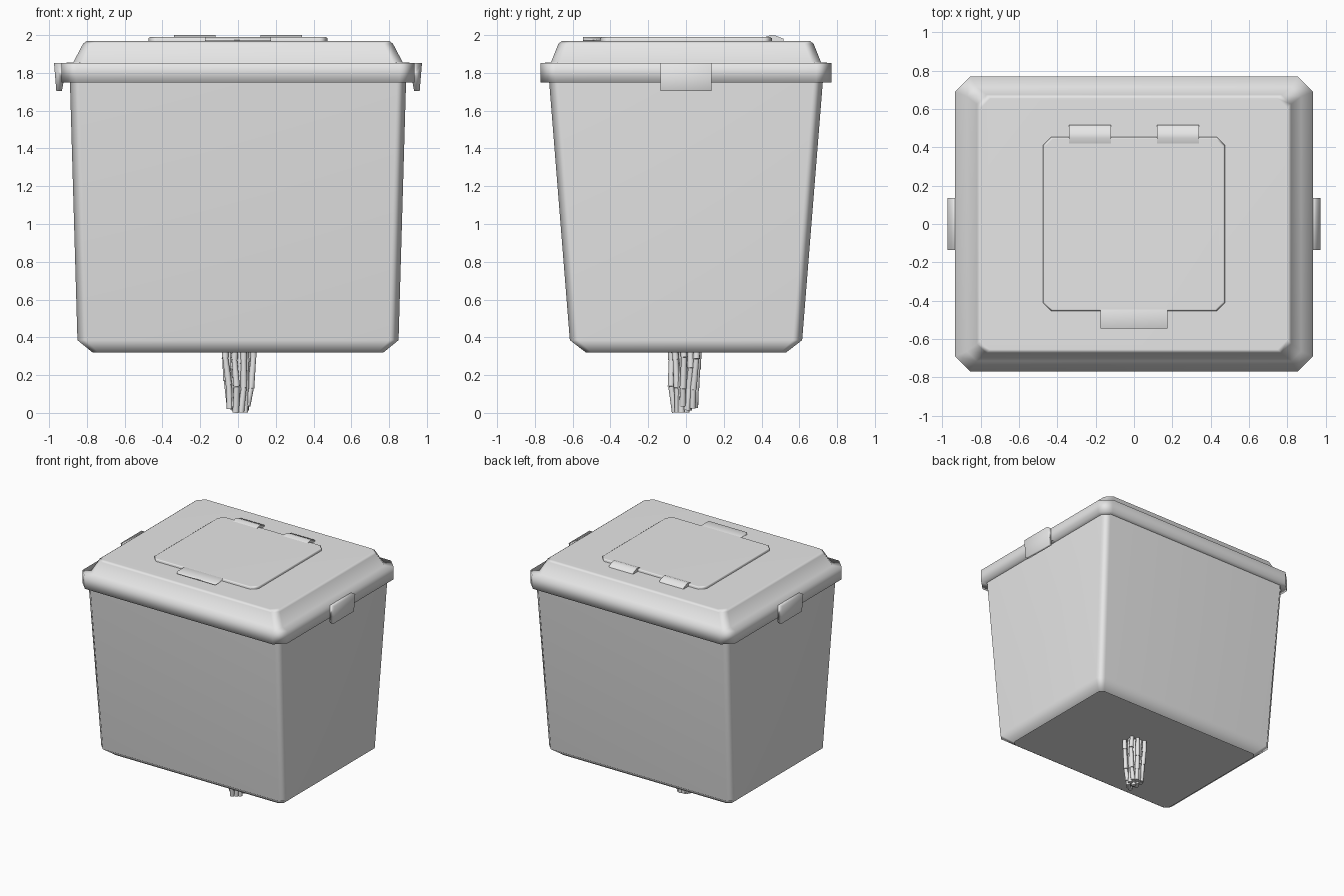
import bpy, bmesh, math, random
from mathutils import Vector

if "Cube" in bpy.data.objects:
    bpy.data.objects.remove(bpy.data.objects["Cube"])

random.seed(7)
grey = bpy.data.materials.new("grey plastic")
grey.diffuse_color = (0.8, 0.8, 0.8, 1)
grey.use_nodes = True
grey.node_tree.nodes["Principled BSDF"].inputs["Base Color"].default_value = grey.diffuse_color


def finish(name, bm, angle=None, weighted=False):
    bmesh.ops.recalc_face_normals(bm, faces=bm.faces)
    me = bpy.data.meshes.new(name)
    bm.to_mesh(me)
    bm.free()
    me.materials.append(grey)
    ob = bpy.data.objects.new(name, me)
    bpy.context.collection.objects.link(ob)
    if angle:
        bpy.ops.object.select_all(action='DESELECT')
        ob.select_set(True)
        bpy.context.view_layer.objects.active = ob
        bpy.ops.object.shade_smooth_by_angle(angle=math.radians(angle))
    if weighted:
        mod = ob.modifiers.new("even shading", 'WEIGHTED_NORMAL')
        mod.keep_sharp = True
    return ob


def ring(hx, hy, c, z):
    """Chamfered rectangle: half width, half depth, corner cut, height."""
    return [(hx, -hy + c, z), (hx, hy - c, z), (hx - c, hy, z), (-hx + c, hy, z),
            (-hx, hy - c, z), (-hx, -hy + c, z), (-hx + c, -hy, z), (hx - c, -hy, z)]


def loft(name, rings, angle):
    """Skin a stack of chamfered rectangles and close both ends."""
    bm = bmesh.new()
    vs = [[bm.verts.new(p) for p in ring(*r)] for r in rings]
    for a, b in zip(vs, vs[1:]):
        for i in range(8):
            j = (i + 1) % 8
            bm.faces.new((a[i], a[j], b[j], b[i]))
    bm.faces.new(vs[0])
    bm.faces.new(vs[-1])
    return finish(name, bm, angle, True)


def prism(name, pts, vec, angle=None):
    """Extrude a closed outline along a vector."""
    bm = bmesh.new()
    f = bm.faces.new([bm.verts.new(p) for p in pts])
    ext = bmesh.ops.extrude_face_region(bm, geom=[f])
    bmesh.ops.translate(bm, vec=vec, verts=[v for v in ext['geom'] if isinstance(v, bmesh.types.BMVert)])
    return finish(name, bm, angle, bool(angle))


# tapered tub: recessed floor inside a chamfered base
loft("tub", [(0.838, 0.603, 0.05, 0.38), (0.767, 0.527, 0.03, 0.322), (0.77, 0.53, 0.03, 0.32),
             (0.85, 0.615, 0.05, 0.385), (0.89, 0.725, 0.05, 1.76)], 75)

# lid: underside lip, upright rim, narrow ledge, sloped shoulder, flat top
loft("lid", [(0.86, 0.70, 0.05, 1.752), (0.935, 0.77, 0.08, 1.75), (0.935, 0.77, 0.08, 1.852),
             (0.872, 0.715, 0.05, 1.856), (0.82, 0.675, 0.05, 1.955),
             (0.80, 0.655, 0.05, 1.97)], 130)

# hatch on the lid with a front pull tab
loft("hatch", [(0.475, 0.455, 0.045, 1.96), (0.475, 0.455, 0.045, 1.983), (0.465, 0.445, 0.04, 1.99)], 80)
prism("hatch_tab", [(-0.175, -0.545, 1.96), (0.175, -0.545, 1.96), (0.175, -0.43, 1.96), (-0.175, -0.43, 1.96)],
      (0, 0, 0.029), 100)

# pair of hinges behind the hatch
for x in (-0.34, 0.12):
    outline = [(x, 0.42, 1.96), (x, 0.42, 1.99), (x, 0.45, 2.0), (x, 0.475, 1.997), (x, 0.517, 1.98), (x, 0.517, 1.96)]
    prism("hinge", outline, (0.22, 0, 0), 70)

# hooked clips on both ends of the lid
for s in (-1, 1):
    outline = [(0.90, 1.852), (0.974, 1.852), (0.962, 1.705), (0.932, 1.705), (0.924, 1.75), (0.90, 1.75)]
    prism("clip", [(s * x, -0.135, z) for x, z in outline], (0, 0.27, 0), 100)


def stick(bm, p, q, r1, r2):
    d = q - p
    m = d.to_track_quat('Z', 'Y').to_matrix().to_4x4()
    m.translation = (p + q) / 2
    bmesh.ops.create_cone(bm, cap_ends=True, segments=10, radius1=r1, radius2=r2, depth=d.length, matrix=m)


# bundle of jointed roots hanging below the floor
bm = bmesh.new()
count = 17
top = 0.385
for k in range(count):
    a = k * 2.39996
    r = 0.09 * math.sqrt((k + 0.5) / count)
    end = random.uniform(0.012, 0.05) if k % 5 else 0.003
    p = Vector((r * math.cos(a), r * math.sin(a), top))
    for f in (random.uniform(0.25, 0.45), random.uniform(0.58, 0.75), 1):
        z = top + (end - top) * f
        rr = r * (1 - 0.36 * f * f)
        q = Vector((rr * math.cos(a) + random.uniform(-0.009, 0.009),
                    rr * math.sin(a) + random.uniform(-0.009, 0.009), z))
        stick(bm, p, q, 0.015, 0.018)
        p = q
finish("roots", bm, 40)
